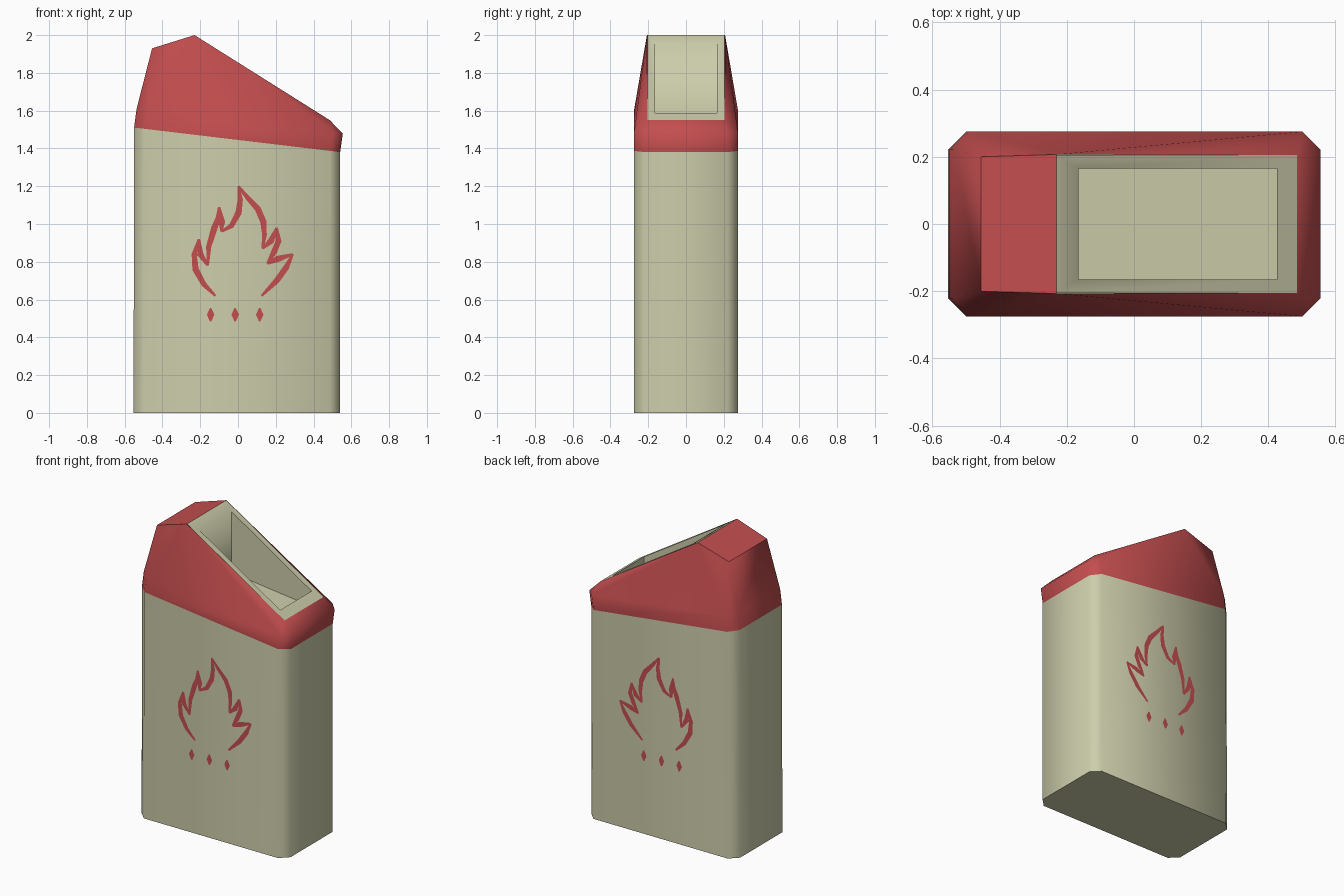
import bpy, math
from mathutils import Vector

if "Cube" in bpy.data.objects:
    bpy.data.objects.remove(bpy.data.objects["Cube"])


def material(name, rgb):
    m = bpy.data.materials.new(name)
    m.diffuse_color = (*rgb, 1)
    m.use_nodes = True
    m.node_tree.nodes["Principled BSDF"].inputs["Base Color"].default_value = m.diffuse_color
    return m


BEIGE = material("beige", (0.61, 0.61, 0.41))
RED = material("red", (0.55, 0.075, 0.078))


def build(name, verts, faces, mat, angle=None):
    me = bpy.data.meshes.new(name)
    me.from_pydata(verts, [], faces)
    me.update()
    me.materials.append(mat)
    ob = bpy.data.objects.new(name, me)
    bpy.context.collection.objects.link(ob)
    if angle:
        bpy.ops.object.select_all(action='DESELECT')
        ob.select_set(True)
        bpy.context.view_layer.objects.active = ob
        bpy.ops.object.shade_smooth_by_angle(angle=math.radians(angle))
    return ob


def octagon(x0, x1, hy, c, height):
    """Rectangle with cut corners; height is a function of x."""
    pts = [(x0 + c, -hy), (x1 - c, -hy), (x1, -hy + c), (x1, hy - c),
           (x1 - c, hy), (x0 + c, hy), (x0, hy - c), (x0, -hy + c)]
    return [(x, y, height(x)) for x, y in pts]


def rect(x0, x1, hy, height):
    return [(x, y, height(x)) for x, y in
            ((x0, -hy), (x1, -hy), (x1, hy), (x0, hy))]


def bands(n, rings):
    return [(r * n + i, r * n + (i + 1) % n, (r + 1) * n + (i + 1) % n, (r + 1) * n + i)
            for r in range(rings - 1) for i in range(n)]


def seam(x):
    return 1.445 - 0.119 * x


def slope(x):
    return 2.0 - 0.629 * (x + 0.23)


# body: cut-corner box with a tilted top
body = octagon(-0.553, 0.541, 0.275, 0.054, lambda x: 0) + \
    octagon(-0.55, 0.541, 0.275, 0.054, seam)
build("bin_body", body, bands(8, 2) + [tuple(range(7, -1, -1)), tuple(range(8, 16))],
      BEIGE, 50)

# lid: short skirt, then sides drawn in to the sloping opening
skirt = octagon(-0.55, 0.541, 0.275, 0.054, seam) + \
    octagon(-0.537, 0.555, 0.275, 0.054, lambda x: seam(x) + 0.1)
A, B, C, C2, B2, A2 = range(16, 22)
half = [(-0.455, -0.2, 1.93), (-0.23, -0.207, 2.0), (0.485, -0.203, slope(0.485))]
top = half + [(x, -y, z) for x, y, z in reversed(half)]
lid_faces = bands(8, 2) + [
    (8, 9, B), (9, C, B), (8, B, A), (9, 10, C), (10, 11, C2, C), (11, 12, C2),
    (12, B2, C2), (12, 13, B2), (13, A2, B2), (13, 14, A2), (14, 15, A, A2),
    (15, 8, A), (A, B, B2, A2)]
build("lid", skirt + top, lid_faces, RED, 50)

# opening: sloping frame, straight chute and tilted chute floor
chute = rect(-0.23, 0.485, 0.205, slope) + \
    rect(-0.165, 0.425, 0.165, slope) + \
    rect(-0.165, 0.425, 0.165, lambda x: seam(x) + 0.09)
build("opening_chute", chute, bands(4, 3) + [(8, 9, 10, 11)], BEIGE, 60)

# flame emblem: tapered strokes, in hundredths of a unit (x, z)
STROKES = [
    [(-12, 62), (-18, 68), (-22.5, 76), (-23.2, 84), (-20.7, 92)],
    [(-20.7, 92), (-20, 84), (-16, 78)],
    [(-16, 78), (-15.5, 88), (-12.5, 98), (-10.5, 103), (-10, 109)],
    [(-10, 109), (-8.5, 101), (-8.8, 96)],
    [(-8.8, 96), (-3.5, 99), (0.3, 106), (1.2, 113), (0.2, 120)],
    [(0.2, 120), (5, 114), (10.5, 108), (13.5, 101), (14, 94), (13, 87)],
    [(13, 87), (17.5, 91), (20.5, 98)],
    [(20.5, 98), (21.5, 91), (19, 85), (15.5, 79)],
    [(15.5, 79), (21, 81.5), (29, 84)],
    [(29, 84), (25.5, 77), (20.5, 70), (12.5, 62)],
]


def emblem(name, y):
    verts, faces = [], []

    def plate(outline_pairs):
        base = len(verts)
        for a, b in outline_pairs:
            verts.extend([(a.x, y, a.y), (b.x, y, b.y)])
        for i in range(len(outline_pairs) - 1):
            k = base + 2 * i
            q = (k, k + 1, k + 3, k + 2)
            # wind each plate so it faces away from the body
            p = [Vector(verts[j]) for j in q]
            n = (p[2] - p[0]).cross(p[3] - p[1])
            faces.append(q if n.y * y > 0 else q[::-1])

    for stroke in STROKES:
        pts = [Vector(p) / 100 for p in stroke]
        n = len(pts) - 1
        pairs = []
        for i, p in enumerate(pts):
            d = (pts[min(i + 1, n)] - pts[max(i - 1, 0)]).normalized()
            w = 0.006 + 0.011 * math.sin(math.pi * i / n)
            side = Vector((-d.y, d.x)) * w
            pairs.append((p + side, p - side))
        plate(pairs)
    # three ember flecks below the flame
    for cx in (-0.145, -0.015, 0.115):
        c = Vector((cx, 0.52))
        plate([(c + Vector((-0.004, h)), c + Vector((0.004, h))) if abs(h) > 0.01 else
               (c + Vector((-0.02, 0)), c + Vector((0.02, 0))) for h in (-0.035, 0, 0.035)])
    build(name, verts, faces, RED)


emblem("front_flame", -0.279)
emblem("back_flame", 0.279)
